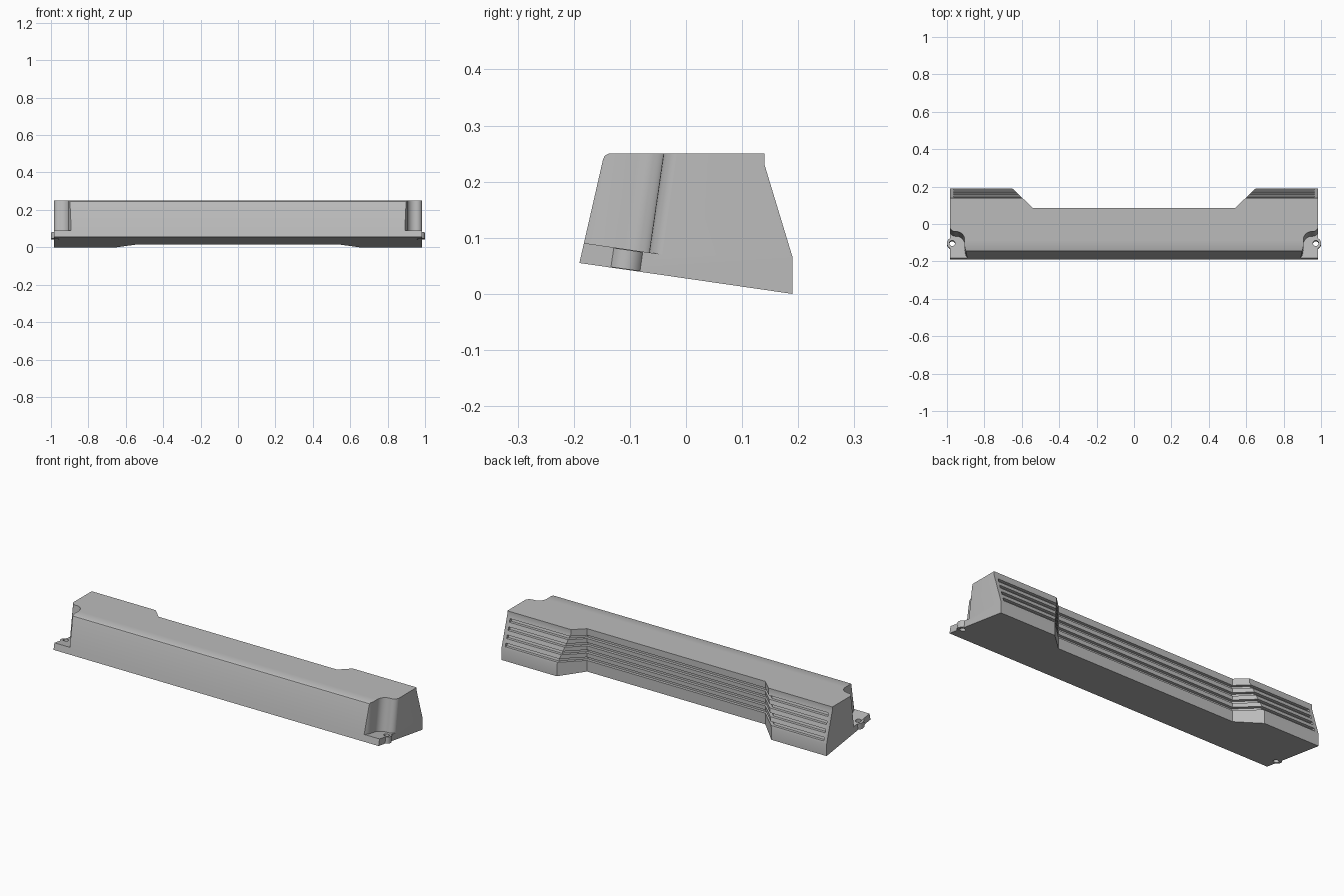
import bpy, bmesh, math

cube = bpy.data.objects.get("Cube")
if cube:
    bpy.data.objects.remove(cube, do_unlink=True)

TILT = 0.145                      # slope of the underside
DEPTH = 0.016                     # groove depth
SIDES = (-1, 1)

grey = bpy.data.materials.new("housing grey")
grey.use_nodes = True
colour = (0.5, 0.5, 0.5, 1)
grey.diffuse_color = colour
grey.node_tree.nodes["Principled BSDF"].inputs["Base Color"].default_value = colour


def base_z(y):
    return 0.055 - TILT * (y + 0.19)


def loft(name, first, last):
    """Closed solid between two matching outlines."""
    bm = bmesh.new()
    a = [bm.verts.new(p) for p in first]
    b = [bm.verts.new(p) for p in last]
    bm.faces.new(a)
    bm.faces.new(b[::-1])
    for i in range(len(a)):
        j = (i + 1) % len(a)
        bm.faces.new((a[j], a[i], b[i], b[j]))
    if bm.calc_volume(signed=True) < 0:
        bmesh.ops.reverse_faces(bm, faces=bm.faces)
    mesh = bpy.data.meshes.new(name)
    bm.to_mesh(mesh)
    bm.free()
    mesh.materials.append(grey)
    obj = bpy.data.objects.new(name, mesh)
    bpy.context.collection.objects.link(obj)
    return obj


def tilted(name, plan, low, high):
    """Solid standing square to the sloped underside."""
    def layer(h):
        return [(x, y + TILT * h, base_z(y) + h) for x, y in plan]
    return loft(name, layer(low), layer(high))


def volume(obj):
    bm = bmesh.new()
    bm.from_object(obj, bpy.context.evaluated_depsgraph_get())
    result = bm.calc_volume(signed=True)
    bm.free()
    return result


def combine(target, tool, operation):
    """Apply a boolean with the first solver that gives a sound solid."""
    before = volume(target)
    mod = target.modifiers.new(tool.name, "BOOLEAN")
    mod.operation, mod.object = operation, tool
    for solver in ("MANIFOLD", "EXACT", "FLOAT"):
        mod.solver = solver
        bpy.context.view_layer.update()
        ratio = volume(target) / before
        if 0.6 < ratio < 1.1 and abs(ratio - 1) > 1e-6:
            bpy.context.view_layer.objects.active = target
            bpy.ops.object.modifier_apply(modifier=mod.name)
            break
    else:
        target.modifiers.remove(mod)
    bpy.data.objects.remove(tool, do_unlink=True)


def arc(cx, cy, r, start, end, n):
    angles = [math.radians(start + (end - start) * i / n) for i in range(n + 1)]
    return [(cx + r * math.cos(t), cy + r * math.sin(t)) for t in angles]


def mirrored(plan, side):
    return [(side * x, y) for x, y in plan]


# Main housing: side profile with a rounded top front edge
profile = [(-0.19, 0.055), (-0.148, 0.239), (-0.145, 0.246), (-0.138, 0.25),
           (0.14, 0.25), (0.14, 0.23), (0.19, 0.065), (0.19, base_z(0.19))]
housing = loft("housing", [(-0.985, y, z) for y, z in profile],
               [(0.985, y, z) for y, z in profile])

# Wide recess in the back
recess = [(-0.54, 0.085), (0.54, 0.085), (0.76, 0.295), (-0.76, 0.295)]
combine(housing, loft("recess_cutter", [(x, y, -0.1) for x, y in recess],
                      [(x, y, 0.4) for x, y in recess]), "DIFFERENCE")


# Horizontal grooves that follow the back outline
def groove_outline(z):
    rear = 0.19 - (z - 0.065) * 0.303 - DEPTH
    inner = 0.54 + 0.41 * DEPTH
    bend = inner + (rear - 0.085 + DEPTH) * 1.047
    half = [(inner, 0.085 - DEPTH), (bend, rear), (0.965, rear), (0.965, 0.4)]
    return [(x, y, z) for x, y in half] + [(-x, y, z) for x, y in half[::-1]]


for i in range(4):
    z = 0.085 + 0.04 * i
    combine(housing, loft("groove_cutter", groove_outline(z - 0.009),
                          groove_outline(z + 0.009)), "DIFFERENCE")

# Front corner pockets, mounting lugs and screw holes
pocket = ([(1.1, -0.3), (1.1, -0.04)]
          + arc(0.955, -0.04, 0.031, 0, -90, 6)
          + arc(0.95, -0.116, 0.045, 90, 180, 8)
          + [(0.905, -0.15), (0.9, -0.172), (0.89, -0.19), (0.89, -0.3)])
lug = arc(0.97, -0.108, 0.03, -75, 75, 12) + [(0.93, -0.079), (0.93, -0.137)]
hole = arc(0.972, -0.108, 0.015, 0, 337.5, 15)
for s in SIDES:
    combine(housing, tilted("pocket_cutter", mirrored(pocket, s), 0.036, 0.4),
            "DIFFERENCE")
    combine(housing, tilted("lug", mirrored(lug, s), 0.001, 0.035), "UNION")
    combine(housing, tilted("hole_cutter", mirrored(hole, s), -0.05, 0.1),
            "DIFFERENCE")

# Smooth the curved walls, keep the edges crisp
bpy.ops.object.select_all(action="DESELECT")
housing.select_set(True)
bpy.context.view_layer.objects.active = housing
bpy.ops.object.shade_smooth_by_angle(angle=math.radians(30))
